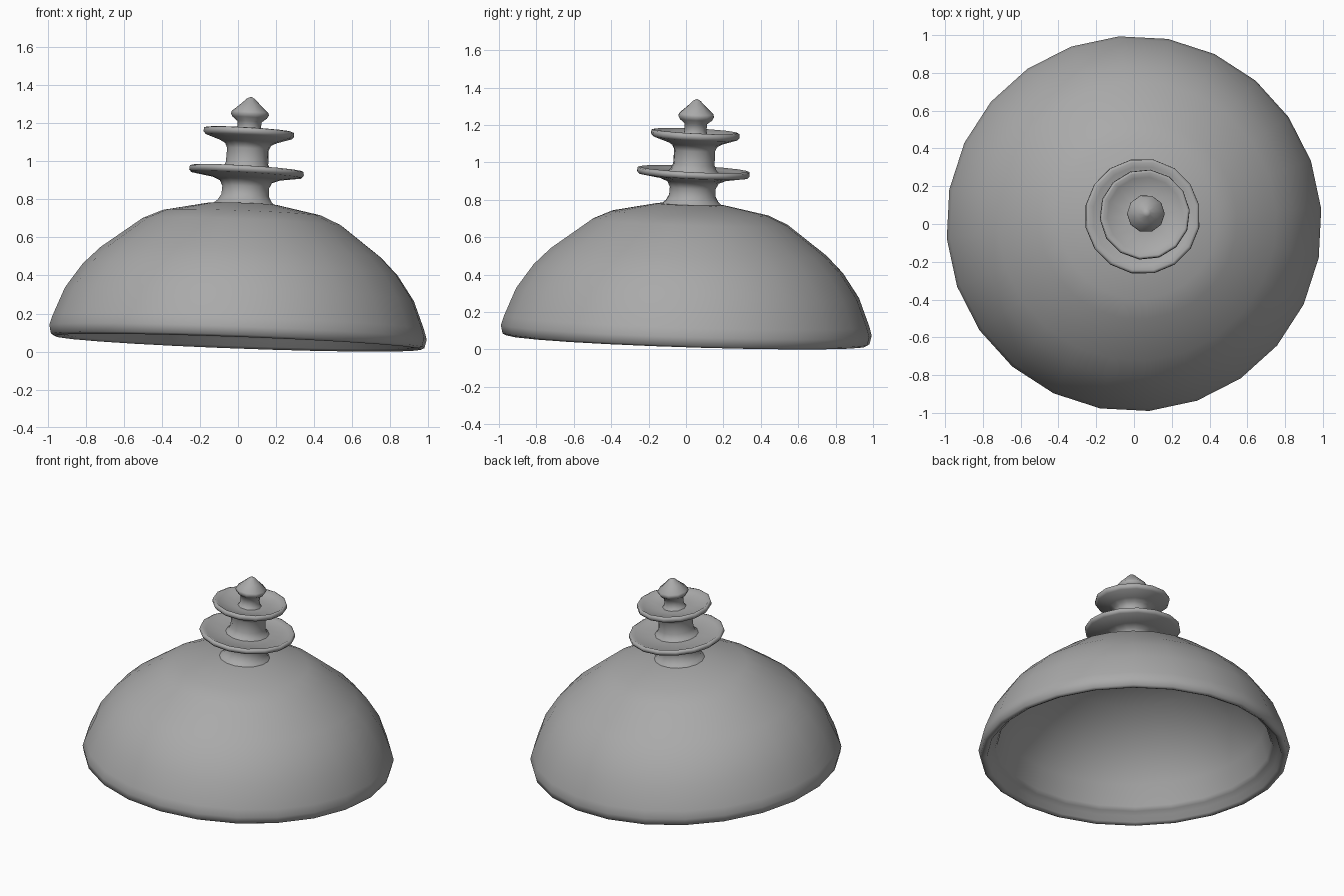
import bpy, bmesh, math
from mathutils import Matrix, Vector

cube = bpy.data.objects.get("Cube")
if cube:
    bpy.data.objects.remove(cube, do_unlink=True)

# One plain mid grey
grey = bpy.data.materials.new("plain_grey")
grey.use_nodes = True
colour = (0.4, 0.4, 0.4, 1)
grey.diffuse_color = colour
grey.node_tree.nodes["Principled BSDF"].inputs["Base Color"].default_value = colour


def leaning(origin, direction):
    """Frame at origin whose z axis follows the direction."""
    turn = Vector((0, 0, 1)).rotation_difference(Vector(direction).normalized())
    return Matrix.Translation(origin) @ turn.to_matrix().to_4x4()


# The dome leans slightly, the spire on it a little more
dome_frame = leaning((-0.002, 0, 0.047), (0.037, 0.032, 1))
spire_frame = leaning((-0.009, -0.003, 0.047), (0.06, 0.048, 1))


def turned(name, frame, profile, sides, turn=0.0):
    """Spin a (radius, height) profile around the z axis of a frame."""
    bm = bmesh.new()
    verts = [bm.verts.new((r, 0, z)) for r, z in profile]
    edges = [bm.edges.new(pair) for pair in zip(verts, verts[1:])]
    bmesh.ops.spin(bm, geom=verts + edges, cent=(0, 0, 0), axis=(0, 0, 1),
                   angle=math.tau, steps=sides, use_merge=False)
    bmesh.ops.remove_doubles(bm, verts=bm.verts, dist=0.0005)
    bmesh.ops.recalc_face_normals(bm, faces=bm.faces)
    mesh = bpy.data.meshes.new(name)
    bm.transform(frame @ Matrix.Rotation(turn, 4, 'Z'))
    bm.to_mesh(mesh)
    bm.free()
    mesh.materials.append(grey)
    obj = bpy.data.objects.new(name, mesh)
    bpy.context.collection.objects.link(obj)
    bpy.context.view_layer.objects.active = obj
    obj.select_set(True)
    bpy.ops.object.shade_smooth_by_angle(angle=math.radians(80))
    obj.select_set(False)


# Hollow dome: outer skin, rolled rim, recessed ledge, inner skin
turned("dome_shell", dome_frame, [
    (0, 0.735), (0.18, 0.73), (0.42, 0.682), (0.525, 0.635), (0.74, 0.475),
    (0.83, 0.385), (0.92, 0.255), (0.98, 0.105), (0.995, 0.055), (0.985, 0.01),
    (0.965, 0.0), (0.94, 0.012), (0.925, 0.05), (0.89, 0.065),
    (0.875, 0.09), (0.84, 0.23), (0.69, 0.43), (0.47, 0.6), (0.2, 0.675), (0, 0.685),
], 24, 0.08)

# Lower neck flaring into a wide dished disc
turned("lower_disc", spire_frame, [
    (0.18, 0.715), (0.145, 0.745), (0.127, 0.775), (0.125, 0.82), (0.14, 0.85),
    (0.18, 0.866), (0.295, 0.884), (0.307, 0.898), (0.305, 0.914), (0.29, 0.92),
    (0.265, 0.907), (0.14, 0.903), (0, 0.905),
], 16, 0.2)

# Middle neck flaring into a smaller dished disc
turned("upper_disc", spire_frame, [
    (0.15, 0.895), (0.125, 0.915), (0.112, 0.945), (0.11, 1.02), (0.122, 1.045),
    (0.15, 1.06), (0.228, 1.086), (0.24, 1.1), (0.237, 1.12), (0.224, 1.124),
    (0.2, 1.104), (0.1, 1.094), (0, 1.094),
], 14, 0.1)

# Slim stem and pointed knob
turned("finial_knob", spire_frame, [
    (0.085, 1.085), (0.066, 1.105), (0.061, 1.13), (0.064, 1.165), (0.09, 1.185),
    (0.1, 1.203), (0.096, 1.216), (0.052, 1.255), (0.02, 1.286), (0, 1.296),
], 10)
